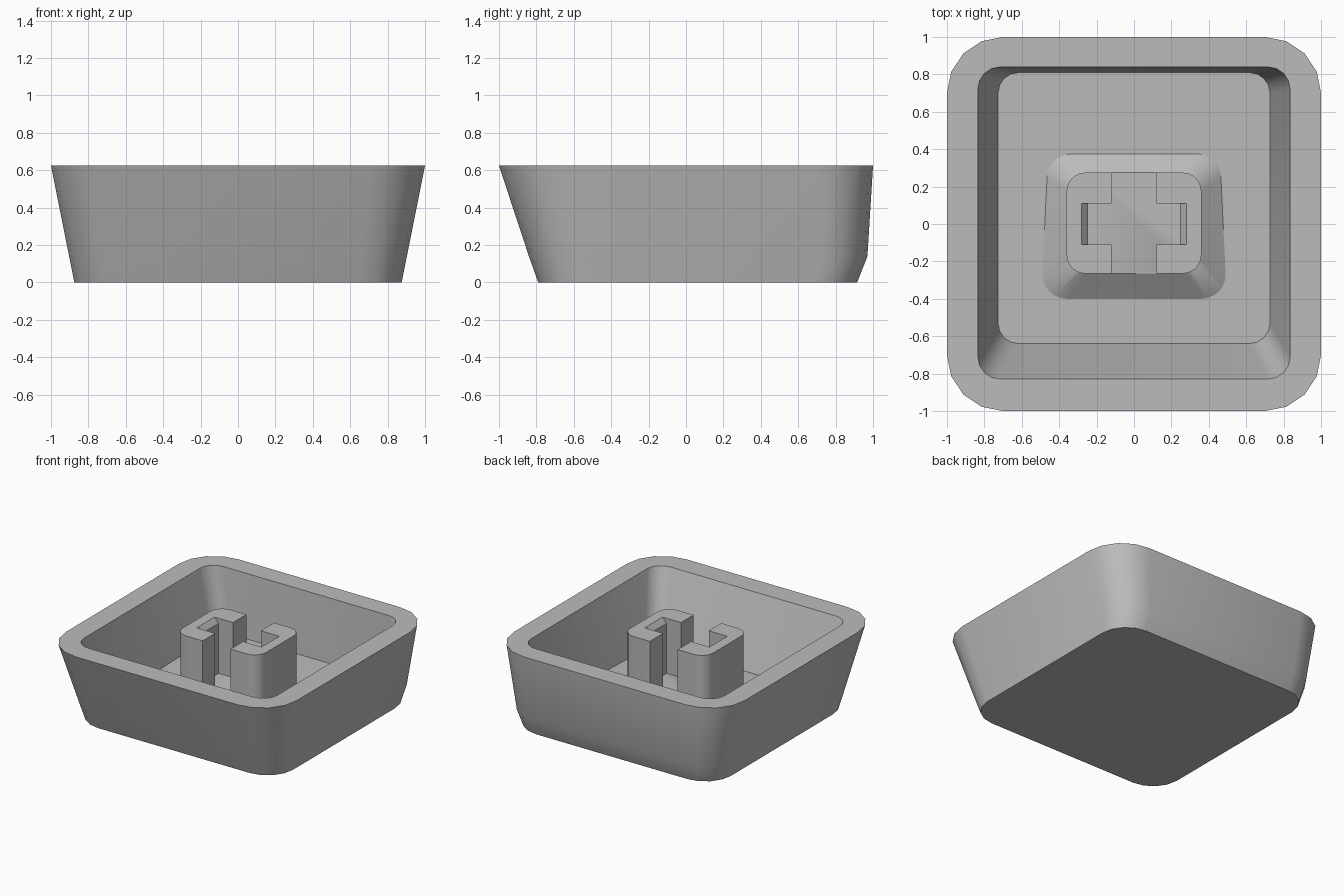
import bpy
import bmesh
import math

cube = bpy.data.objects.get("Cube")
if cube:
    bpy.data.objects.remove(cube, do_unlink=True)

grey = bpy.data.materials.new("plain grey")
grey.use_nodes = True
GREY = (0.5, 0.5, 0.5, 1)
grey.diffuse_color = GREY
grey.node_tree.nodes["Principled BSDF"].inputs["Base Color"].default_value = GREY

RIM_Z = 0.625
PAD_Z = 0.195


def floor_z(y):
    """Height of the slightly tilted inner floor."""
    return 0.108 + 0.027 * y


def arc(cx, cy, r, start, steps):
    """Quarter circle, counterclockwise from a start angle in degrees."""
    angles = [math.radians(start + 90 * i / steps) for i in range(steps + 1)]
    return [(cx + r * math.cos(a), cy + r * math.sin(a)) for a in angles]


def rounded(half_front, half_back, y0, y1, r, steps):
    """Rounded outline whose front and back widths may differ."""
    f, b = half_front - r, half_back - r
    return (arc(b, y1 - r, r, 0, steps) + arc(-b, y1 - r, r, 90, steps)
            + arc(-f, y0 + r, r, 180, steps) + arc(f, y0 + r, r, 270, steps))


def at(outline, z):
    """Lift an outline to a fixed height or onto a height function."""
    return [(x, y, z(y) if callable(z) else z) for x, y in outline]


def loft(name, rings, cap_start=True):
    """Skin a stack of matching rings, closing the ends."""
    bm = bmesh.new()
    loops = [[bm.verts.new(p) for p in ring] for ring in rings]
    n = len(loops[0])
    for low, high in zip(loops, loops[1:]):
        for i in range(n):
            j = (i + 1) % n
            bm.faces.new((low[i], low[j], high[j], high[i]))
    if cap_start:
        bm.faces.new(loops[0][::-1])
    bm.faces.new(loops[-1])
    mesh = bpy.data.meshes.new(name)
    bm.to_mesh(mesh)
    bm.free()
    mesh.materials.append(grey)
    obj = bpy.data.objects.new(name, mesh)
    bpy.context.collection.objects.link(obj)
    bpy.ops.object.select_all(action='DESELECT')
    obj.select_set(True)
    bpy.context.view_layer.objects.active = obj
    bpy.ops.object.shade_smooth_by_angle(angle=math.radians(30))
    return obj


# Hollow tapered shell: outside wall, rim, inside wall, floor
loft("shell", [
    at(rounded(0.875, 0.875, -0.79, 0.915, 0.22, 4), 0),
    at(rounded(0.903, 0.903, -0.84, 0.97, 0.24, 4), 0.14),
    at(rounded(1, 1, -1, 1, 0.3, 4), RIM_Z),
    at(rounded(0.835, 0.835, -0.83, 0.84, 0.12, 4), RIM_Z),
    at(rounded(0.727, 0.727, -0.64, 0.81, 0.11, 4), floor_z),
])

# Flared pad under the stem
loft("stem_base", [
    at(rounded(0.49, 0.465, -0.4, 0.375, 0.13, 6), floor_z),
    at(rounded(0.36, 0.36, -0.265, 0.275, 0.1, 6), PAD_Z),
], cap_start=False)


# Stem: two facing brackets with a lead-in chamfer at the slot ends
def bracket(slot_end):
    gap, slot = 0.12, 0.11
    return ([(gap, -0.265)] + arc(0.26, -0.165, 0.1, 270, 6)
            + arc(0.26, 0.175, 0.1, 0, 6)
            + [(gap, 0.275), (gap, slot), (slot_end, slot),
               (slot_end, -slot), (gap, -slot)])


stem = loft("stem", [
    at(bracket(0.245), PAD_Z),
    at(bracket(0.245), RIM_Z - 0.04),
    at(bracket(0.28), RIM_Z),
])
mirror = stem.modifiers.new("mirror", 'MIRROR')
mirror.use_mirror_merge = False
